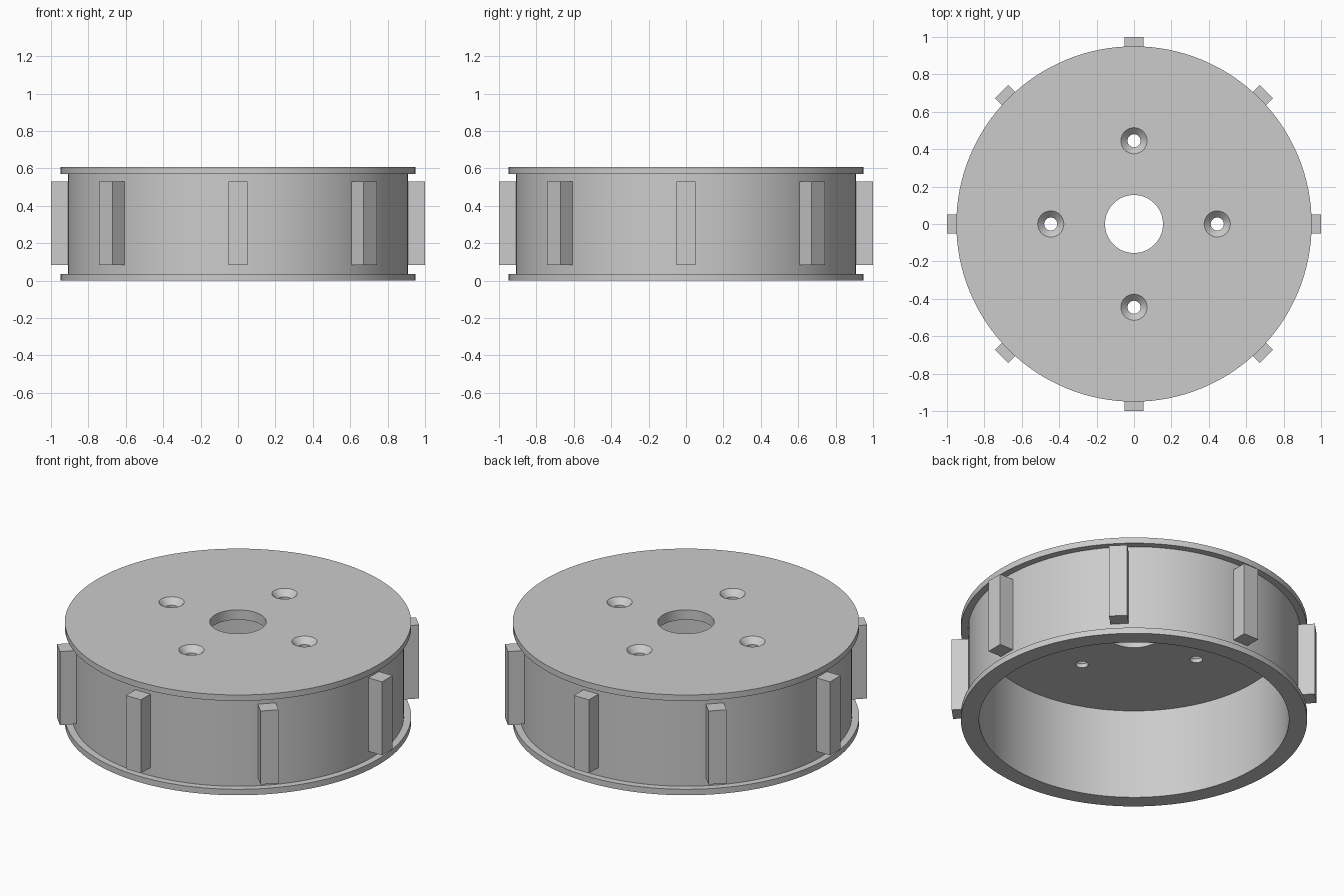
import bpy
import bmesh
from math import radians
from mathutils import Matrix, Vector

cube = bpy.data.objects.get("Cube")
if cube:
    bpy.data.objects.remove(cube, do_unlink=True)

HEIGHT = 0.607
FLANGE = 0.036
CEILING = 0.547

grey = bpy.data.materials.new("plain grey")
grey.use_nodes = True
grey.diffuse_color = (0.6, 0.6, 0.6, 1)
grey.node_tree.nodes["Principled BSDF"].inputs["Base Color"].default_value = (0.6, 0.6, 0.6, 1)


def finish(name, bm):
    bmesh.ops.recalc_face_normals(bm, faces=bm.faces)
    mesh = bpy.data.meshes.new(name)
    bm.to_mesh(mesh)
    bm.free()
    mesh.materials.append(grey)
    obj = bpy.data.objects.new(name, mesh)
    bpy.context.collection.objects.link(obj)
    return obj


def lathe(name, profile, steps):
    """Spin a closed (radius, height) profile around the z axis."""
    bm = bmesh.new()
    verts = [bm.verts.new((r, 0, z)) for r, z in profile]
    edges = [bm.edges.new((v, verts[i - 1])) for i, v in enumerate(verts)]
    bmesh.ops.spin(bm, geom=verts + edges, cent=(0, 0, 0), axis=(0, 0, 1),
                   angle=radians(360), steps=steps, use_merge=True)
    bmesh.ops.remove_doubles(bm, verts=bm.verts, dist=0.0001)
    bmesh.ops.dissolve_degenerate(bm, edges=bm.edges, dist=0.0001)
    return finish(name, bm)


# Hollow drum: flanged wall, closed top with a central bore, open underside
drum = lathe("drum", [
    (0.85, 0), (0.95, 0), (0.95, FLANGE), (0.91, FLANGE),
    (0.91, HEIGHT - FLANGE), (0.95, HEIGHT - FLANGE), (0.95, HEIGHT),
    (0.155, HEIGHT), (0.155, CEILING), (0.85, CEILING)], 128)

# Four countersunk screw holes through the top plate
bpy.context.view_layer.objects.active = drum
drum.select_set(True)
for i in range(4):
    cutter = lathe("screw_hole_cutter", [
        (0, 0.5), (0.035, 0.5), (0.035, HEIGHT - 0.035),
        (0.1, HEIGHT + 0.03), (0, HEIGHT + 0.03)], 32)
    cutter.hide_render = True
    cutter.data.transform(Matrix.Rotation(radians(90 * i), 4, "Z")
                          @ Matrix.Translation((0.445, 0, 0)))
    cut = drum.modifiers.new("screw_hole", "BOOLEAN")
    cut.operation = "DIFFERENCE"
    cut.solver = "EXACT"
    cut.object = cutter
    bpy.ops.object.modifier_apply(modifier=cut.name)
    bpy.data.objects.remove(cutter, do_unlink=True)
bpy.ops.object.shade_smooth_by_angle(angle=radians(30))

# Eight upright ribs around the wall
for i in range(8):
    bm = bmesh.new()
    bmesh.ops.create_cube(bm, size=1)
    bmesh.ops.scale(bm, vec=Vector((0.12, 0.1, 0.445)), verts=bm.verts)
    bmesh.ops.translate(bm, vec=Vector((0.94, 0, 0.3075)), verts=bm.verts)
    bmesh.ops.rotate(bm, cent=(0, 0, 0), verts=bm.verts,
                     matrix=Matrix.Rotation(radians(45 * i), 3, "Z"))
    finish(f"rib_{i + 1}", bm)
